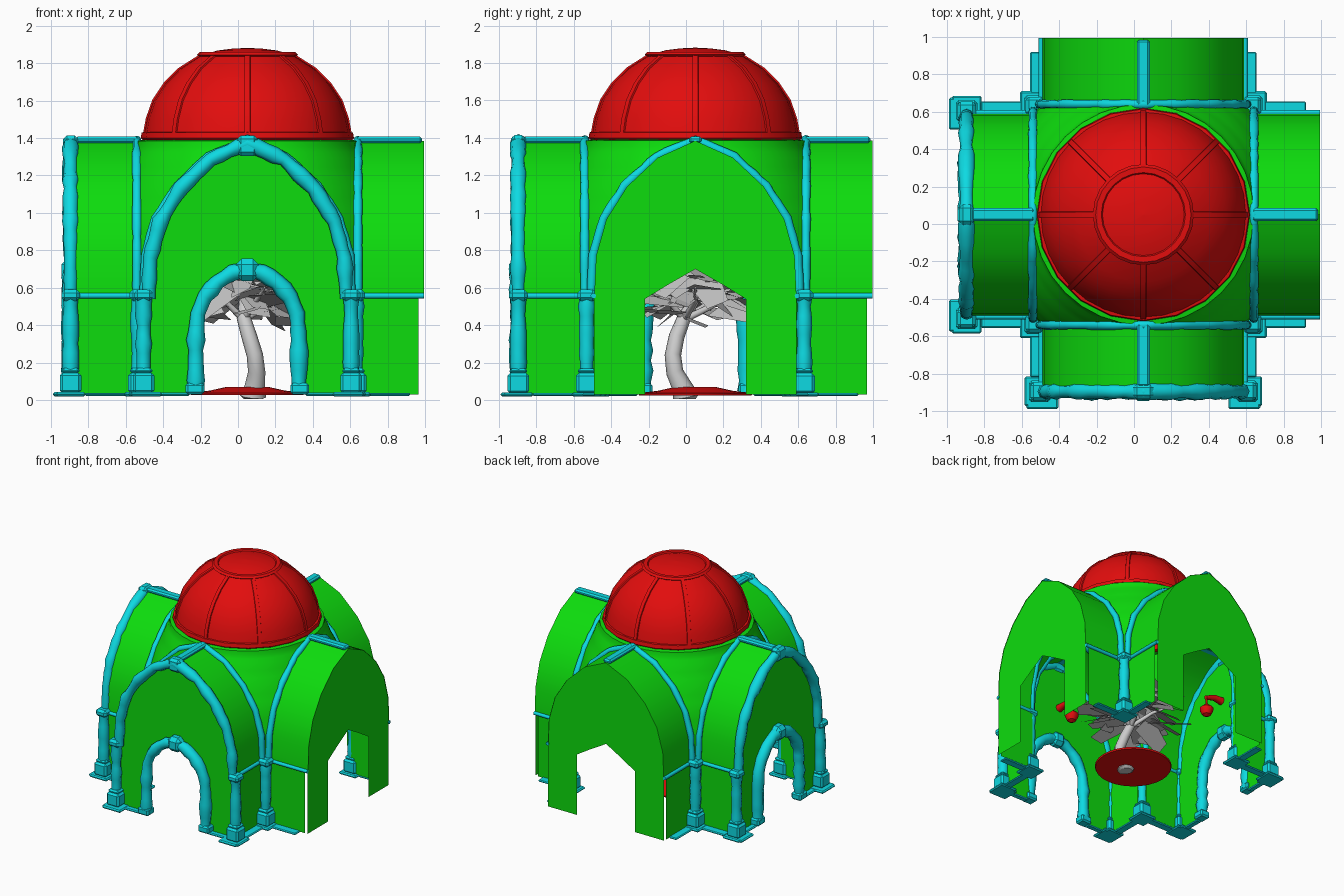
import bpy, bmesh, math, random
from mathutils import Vector, Matrix

if "Cube" in bpy.data.objects:
    bpy.data.objects.remove(bpy.data.objects["Cube"])

random.seed(4)
C = Vector((0.05, 0.05, 0))


def material(name, col):
    m = bpy.data.materials.new(name)
    m.diffuse_color = (*col, 1)
    m.use_nodes = True
    m.node_tree.nodes["Principled BSDF"].inputs["Base Color"].default_value = m.diffuse_color
    return m


GREEN = material("green_plaster", (0.004, 0.72, 0.004))
CYAN = material("cyan_stone", (0.004, 0.7, 0.76))
RED = material("red_roof", (0.76, 0.004, 0.004))


def finish(ob, mat, ang=0.0, smooth=35):
    if mat:
        ob.data.materials.append(mat)
    ob.location = C
    ob.rotation_euler.z = ang
    bpy.ops.object.select_all(action='DESELECT')
    ob.select_set(True)
    bpy.context.view_layer.objects.active = ob
    if ob.type == 'CURVE':
        bpy.ops.object.convert(target='MESH')
    if smooth:
        bpy.ops.object.shade_smooth_by_angle(angle=math.radians(smooth))
    return ob


def mesh(name, verts, faces, mat, ang=0.0, smooth=35):
    me = bpy.data.meshes.new(name)
    me.from_pydata(verts, [], faces)
    ob = bpy.data.objects.new(name, me)
    bpy.context.collection.objects.link(ob)
    return finish(ob, mat, ang, smooth)


def bridge(name, a, b, mat, ang=0.0):
    n = len(a)
    return mesh(name, a + b, [(i, i + 1, n + i + 1, n + i) for i in range(n - 1)], mat, ang)


def resample(pts, step):
    out = []
    for a, b in zip(pts, pts[1:]):
        a, b = Vector(a), Vector(b)
        n = max(1, round((b - a).length / step))
        out += [a.lerp(b, i / n) for i in range(n)]
    return out + [Vector(pts[-1])]


def tube(name, pts, r, mat, ang=0.0, rough=0.0, radii=None):
    """Swept stone moulding; rough varies the thickness from block to block."""
    if rough:
        pts = resample(pts, 0.05)
    cu = bpy.data.curves.new(name, 'CURVE')
    cu.dimensions = '3D'
    cu.bevel_depth, cu.bevel_resolution, cu.use_fill_caps = r, 2, True
    sp = cu.splines.new('POLY')
    sp.points.add(len(pts) - 1)
    for i, (p, q) in enumerate(zip(sp.points, pts)):
        p.co = (*q, 1)
        p.radius = radii[i] if radii else 1 + random.uniform(-rough, rough)
    ob = bpy.data.objects.new(name, cu)
    bpy.context.collection.objects.link(ob)
    return finish(ob, mat, ang, 62)


def box(name, c, s, mat, ang=0.0, bevel=0.012):
    bm = bmesh.new()
    bmesh.ops.create_cube(bm, size=1, matrix=Matrix.Translation(c) @ Matrix.Diagonal((*s, 1)))
    bmesh.ops.bevel(bm, geom=bm.edges[:], offset=min(bevel, min(s) * 0.4), segments=1, affect='EDGES')
    me = bpy.data.meshes.new(name)
    bm.to_mesh(me)
    bm.free()
    ob = bpy.data.objects.new(name, me)
    bpy.context.collection.objects.link(ob)
    return finish(ob, mat, ang, 0)


def lathe(name, prof, n, mat, centre=(0, 0), ang=0.0):
    m = len(prof)
    v = [(centre[0] + r * math.cos(2 * math.pi * i / n), centre[1] + r * math.sin(2 * math.pi * i / n), z)
         for i in range(n) for r, z in prof]
    f = [(i * m + j, (i + 1) % n * m + j, (i + 1) % n * m + j + 1, i * m + j + 1)
         for i in range(n) for j in range(m - 1)]
    return mesh(name, v, f, mat, ang)


def full(half):
    return [(-x, z) for x, z in half] + half[-2::-1]


def at(prof, y, k=1.0, dz=0.0):
    return [(x * k, y, z + dz) for x, z in prof]


# Half profiles (offset from axis, height): vault and openings
VAULT = [(.54, .03), (.54, .55), (.53, .77), (.475, .965), (.365, 1.14), (.2, 1.295), (0, 1.385)]
DOOR = [(.26, .03), (.26, .3), (.25, .44), (.215, .53), (.15, .61), (.075, .66), (0, .68)]
PLAIN = [(.27, .03), (.27, .2), (.27, .4), (.27, .48), (.27, .54), (.14, .62), (0, .7)]
H = 0.59


def column(name, x, y, ang):
    box(name + "_plinth", (x, y, .03), (.16, .16, .022), CYAN, ang)
    box(name + "_base", (x, y, .09), (.115, .115, .11), CYAN, ang, .015)
    box(name + "_collar", (x, y, .155), (.095, .095, .03), CYAN, ang)
    tube(name + "_shaft", [(x, y, .15), (x, y, .55)], .041, CYAN, ang, .14)
    box(name + "_capital", (x, y, .56), (.1, .1, .06), CYAN, ang, .018)


for side, ang, solid in (("front", 0, True), ("right", math.pi / 2, False),
                         ("back", math.pi, False), ("left", -math.pi / 2, True)):
    top = 0.93 if solid else 0.945
    low = 0.93 if solid else 0.915
    wall_y = 0.92 if solid else 0.94
    upper = full(VAULT[1:])
    # vault, side walls and end wall with opening
    bridge(side + "_vault", at(upper, -H), at(upper, -top), GREEN, ang)
    for s in (-1, 1):
        bridge(side + "_side_wall", [(s * .54, -H, .03), (s * .54, -low, .03)],
               [(s * .54, -H, .55), (s * .54, -low, .55)], GREEN, ang)
    bridge(side + "_end_wall", at(full(VAULT), -wall_y), at(full(DOOR if solid else PLAIN), -wall_y), GREEN, ang)

    # crossing rib, ridge beam, cornices and floor skirting
    tube(side + "_crossing_rib", at(upper, -H, 1.03, .005), .024, CYAN, ang, .12)
    box(side + "_ridge_beam", (0, -(H + top) / 2 + .01, 1.39), (.07, top - H, .035), CYAN, ang)
    for s in (-1, 1):
        tube(side + "_cornice", [(s * .545, -H, .557), (s * .545, -top, .557)], .015, CYAN, ang)
        box(side + "_skirting", (s * .57, -.73, .03), (.07, .28, .016), CYAN, ang)

    # pendentive between this arm and the next, closed up to the dome ring
    pv, rows, n = [], resample([(x, z, 0) for x, z in VAULT], .08), 8
    rings = [(math.hypot(H, w), math.atan2(w, H), z) for w, z, _ in rows] + [(.53, 0, 1.395)]
    for r, t, z in rings:
        for i in range(n + 1):
            a = -math.pi / 2 + t + (math.pi / 2 - 2 * t) * i / n
            pv.append((r * math.cos(a), r * math.sin(a), z))
    pf = [(j * (n + 1) + i, j * (n + 1) + i + 1, (j + 1) * (n + 1) + i + 1, (j + 1) * (n + 1) + i)
          for j in range(len(rings) - 1) for i in range(n)]
    mesh(side + "_pendentive", pv, pf, GREEN, ang)
    column(side + "_crossing_column", H - .01, -H + .01, ang)

    if not solid:
        continue
    # decorated facade: end arch, corner columns, doorway and keystones
    y = -0.945
    tube(side + "_end_arch", at(upper, y, .98, -.01), .04, CYAN, ang, .16)
    box(side + "_end_keystone", (0, y, 1.36), (.11, .08, .11), CYAN, ang, .02)
    tube(side + "_door_arch", at(full(DOOR), y, 1.06, .02), .045, CYAN, ang, .16)
    box(side + "_door_keystone", (0, y, .695), (.12, .1, .12), CYAN, ang, .03)
    for s in (-1, 1):
        column(side + "_corner_column", s * .555, y, ang)
        box(side + "_wide_plinth", (s * .54, y - .02, .03), (.17, .15, .022), CYAN, ang)
        box(side + "_door_base", (s * .28, y, .06), (.1, .09, .06), CYAN, ang)
        box(side + "_front_skirting", (s * .41, y, .03), (.2, .05, .018), CYAN, ang)
    # hanging lantern inside, above the door
    tube(side + "_lantern_bracket", [(0, -.915, .97), (0, -.84, .975), (0, -.75, .945)], .025, RED, ang,
         radii=[1.3, 1, .7])
    tube(side + "_lantern_chain", [(0, -.76, .95), (0, -.76, .86)], .008, RED, ang)
    lathe(side + "_lantern", [(0, .9), (.03, .87), (.055, .85), (.055, .83), (.035, .79), (0, .775)],
          10, RED, (0, -.76), ang)

# Dome with base ring, ribs and crown
DOME = [(.55, 1.42), (.535, 1.5), (.5, 1.6), (.44, 1.69), (.36, 1.77), (.25, 1.84)]
lathe("dome", DOME, 32, RED)
lathe("dome_base_ring", [(.52, 1.385), (.55, 1.38), (.57, 1.40), (.565, 1.43), (.53, 1.435), (.52, 1.385)], 20, RED)
lathe("dome_crown_ring", [(.25, 1.83), (.27, 1.845), (.255, 1.86), (.225, 1.86), (.215, 1.845)], 24, RED)
lathe("dome_crown_cap", [(.22, 1.85), (.16, 1.868), (.08, 1.878), (0, 1.882)], 24, RED)
for k in range(8):
    prof = [[(r, -.016, z) for r, z in DOME], [(r + .008, -.014, z + .005) for r, z in DOME],
            [(r + .008, .014, z + .005) for r, z in DOME], [(r, .016, z) for r, z in DOME]]
    m = len(DOME)
    mesh("dome_rib", sum(prof, []), [(j * m + i, (j + 1) * m + i, (j + 1) * m + i + 1, j * m + i + 1)
                                     for j in range(3) for i in range(m - 1)], RED, k * math.pi / 4)

# Planter, trunk and branches
lathe("planter", [(0, .025), (.3, .025), (.305, .038), (.2, .05), (.11, .07), (0, .07)], 28, RED)
tube("tree_trunk", [(.03, -.05, .005), (.03, -.05, .02), (.04, -.07, .07), (.05, -.11, .15), (.04, -.12, .24),
                    (.01, -.1, .34), (-.02, -.06, .44), (-.02, 0, .54)], .042, None,
     radii=[1.2, 1.7, 1.3, 1.1, 1.05, 1, .9, .6])
for k in range(5):
    a = k * 2 * math.pi / 5
    tube("tree_branch", [(-.02, -.06, .43), (.15 * math.cos(a), .15 * math.sin(a), .53),
                         (.3 * math.cos(a), .3 * math.sin(a), .6)], .02, None, radii=[1, .7, .3])

# Foliage made of loose tilted cards
lv, lf = [], []
for k in range(75):
    a, d = random.uniform(0, 2 * math.pi), math.sqrt(random.random())
    c = Vector((.31 * d * math.cos(a), .31 * d * math.sin(a), .66 - .17 * d * d + random.uniform(-.1, .12)))
    u = Vector((math.cos(a), math.sin(a), random.uniform(-.6, .2))) * random.uniform(.1, .17)
    v = Vector((-math.sin(a), math.cos(a), random.uniform(-.7, .7))) * random.uniform(.05, .11)
    lf.append(tuple(range(len(lv), len(lv) + 4)))
    lv += [c - u - v, c + u - v * .7, c + u * 1.1 + v * .6, c - u + v]
mesh("tree_foliage", lv, lf, None, 0, 0)
